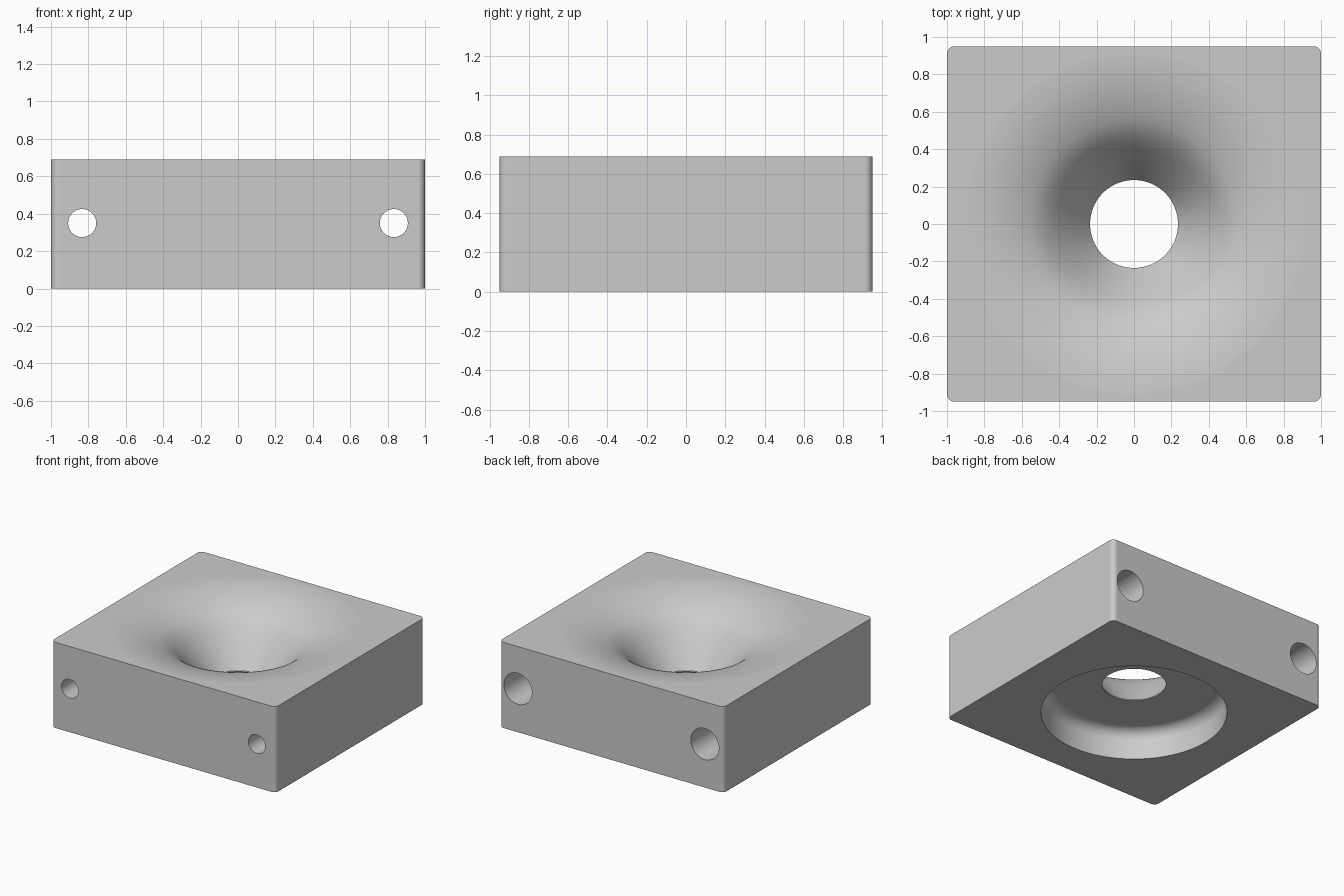
import bpy, bmesh, math
from mathutils import Matrix

if "Cube" in bpy.data.objects:
    bpy.data.objects.remove(bpy.data.objects["Cube"])

WIDTH, DEPTH, HEIGHT = 2.0, 1.9, 0.69
MOUTH, THROAT, BORE = 0.93, 0.235, 0.685
CEILING, FILLET = 0.237, 0.09

grey = bpy.data.materials.new("light_grey")
grey.use_nodes = True
colour = (0.6, 0.6, 0.6, 1)
grey.diffuse_color = colour
grey.node_tree.nodes["Principled BSDF"].inputs["Base Color"].default_value = colour


def make_object(name, bm):
    bmesh.ops.recalc_face_normals(bm, faces=bm.faces)
    mesh = bpy.data.meshes.new(name)
    bm.to_mesh(mesh)
    bm.free()
    mesh.materials.append(grey)
    ob = bpy.data.objects.new(name, mesh)
    bpy.context.collection.objects.link(ob)
    return ob


def lathe(name, profile, steps=96):
    """Closed solid of revolution from (radius, z) points starting and ending on the axis."""
    bm = bmesh.new()
    verts = [bm.verts.new((r, 0, z)) for r, z in profile]
    edges = [bm.edges.new(pair) for pair in zip(verts, verts[1:])]
    bmesh.ops.spin(bm, geom=verts + edges, cent=(0, 0, 0), axis=(0, 0, 1),
                   angle=math.tau, steps=steps, use_merge=True)
    bmesh.ops.remove_doubles(bm, verts=bm.verts, dist=1e-5)
    return make_object(name, bm)


def drill(name, x, radius, y_from, y_to):
    """Cylinder along y at half the block height."""
    bm = bmesh.new()
    place = Matrix.Translation((x, (y_from + y_to) / 2, HEIGHT / 2 + 0.005))
    bmesh.ops.create_cone(bm, cap_ends=True, segments=48, radius1=radius, radius2=radius,
                          depth=y_to - y_from,
                          matrix=place @ Matrix.Rotation(math.pi / 2, 4, 'X'))
    return make_object(name, bm)


# Block with rounded upright edges
bm = bmesh.new()
bmesh.ops.create_cube(bm, size=1, matrix=Matrix.Translation((0, 0, HEIGHT / 2))
                      @ Matrix.Diagonal((WIDTH, DEPTH, HEIGHT, 1)))
uprights = [e for e in bm.edges if abs(e.verts[0].co.z - e.verts[1].co.z) > 0.1]
bmesh.ops.bevel(bm, geom=uprights, offset=0.04, segments=8, profile=0.5, affect='EDGES')
block = make_object("horn_block", bm)

# Flared horn: slope at each radius, summed from the mouth down to the throat
slopes = [(MOUTH, 0.02), (0.8, 0.16), (0.7, 0.28), (0.6, 0.42), (0.55, 0.53),
          (0.5, 0.76), (0.45, 1.02), (0.4, 1.22), (0.3, 1.38), (THROAT, 1.4)]
z = HEIGHT + 0.0005
profile = [(0, 1), (MOUTH, 1), (MOUTH, z)]
for (r0, s0), (r1, s1) in zip(slopes, slopes[1:]):
    for i in range(4):
        step = (r0 - r1) / 4
        z -= step * (s0 + (s1 - s0) * (i + 0.5) / 4)
        profile.append((r0 - step * (i + 1), z))

# Rear recess with a rounded ceiling edge
profile.append((THROAT, CEILING))
for i in range(9):
    a = math.pi / 2 * (1 - i / 8)
    profile.append((BORE - FILLET + FILLET * math.cos(a),
                    CEILING - FILLET + FILLET * math.sin(a)))
profile += [(BORE, -0.2), (0, -0.2)]
cutters = [lathe("horn_cutter", profile)]

# Bolt holes, wider from the back
for side in (-1, 1):
    cutters.append(drill("bolt_cutter", side * 0.833, 0.075, -1.2, 0.5))
    cutters.append(drill("head_cutter", side * 0.833, 0.125, 0.35, 1.2))

bpy.context.view_layer.objects.active = block
for cutter in cutters:
    mod = block.modifiers.new("cut", 'BOOLEAN')
    mod.operation, mod.solver, mod.object = 'DIFFERENCE', 'EXACT', cutter
    bpy.ops.object.modifier_apply(modifier=mod.name)
    bpy.data.objects.remove(cutter)

# Smooth shading with sharp rims
bpy.ops.object.select_all(action='DESELECT')
block.select_set(True)
bpy.ops.object.shade_smooth_by_angle(angle=math.radians(30))
weighted = block.modifiers.new("even_normals", 'WEIGHTED_NORMAL')
weighted.keep_sharp = True
